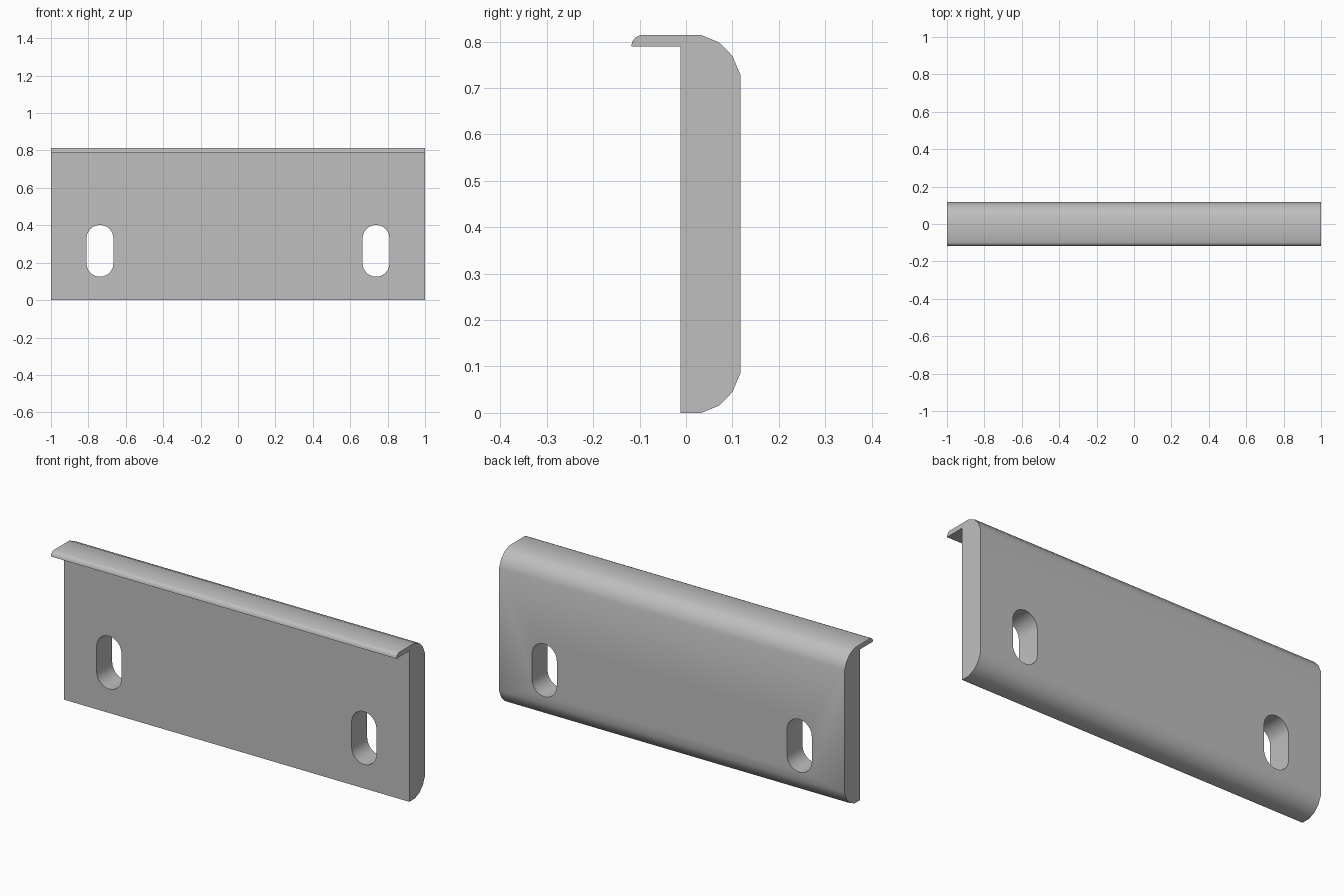
import bpy
import bmesh
from math import cos, sin, pi, radians

if "Cube" in bpy.data.objects:
    bpy.data.objects.remove(bpy.data.objects["Cube"], do_unlink=True)

grey = bpy.data.materials.new("plain_grey")
grey.use_nodes = True
colour = (0.52, 0.52, 0.52, 1)
grey.diffuse_color = colour
grey.node_tree.nodes["Principled BSDF"].inputs["Base Color"].default_value = colour


def extrude_outline(name, points, offset):
    """Closed solid made by sweeping an outline along an offset."""
    bm = bmesh.new()
    face = bm.faces.new([bm.verts.new(p) for p in points])
    swept = bmesh.ops.extrude_face_region(bm, geom=[face], use_keep_orig=True)
    verts = [v for v in swept["geom"] if isinstance(v, bmesh.types.BMVert)]
    bmesh.ops.translate(bm, verts=verts, vec=offset)
    bmesh.ops.recalc_face_normals(bm, faces=bm.faces)
    mesh = bpy.data.meshes.new(name)
    bm.to_mesh(mesh)
    bm.free()
    mesh.materials.append(grey)
    obj = bpy.data.objects.new(name, mesh)
    bpy.context.collection.objects.link(obj)
    return obj


# Plate with rounded back edges and a thin lip over the front
profile = [
    (-0.012, 0), (0.033, 0), (0.072, 0.016), (0.1, 0.045), (0.117, 0.085),
    (0.117, 0.729), (0.1, 0.769), (0.072, 0.798), (0.033, 0.814),
    (-0.098, 0.814), (-0.109, 0.809), (-0.116, 0.8), (-0.118, 0.789),
    (-0.012, 0.789),
]
plate = extrude_outline("lipped_plate", [(-1, y, z) for y, z in profile], (2, 0, 0))


# Two upright slots cut through the plate
def slot_outline(x, radius=0.072, low=0.197, high=0.33, steps=12):
    points = []
    for start, z in ((0, high), (pi, low)):
        for i in range(steps + 1):
            a = start + pi * i / steps
            points.append((x + radius * cos(a), -0.3, z + radius * sin(a)))
    return points


bpy.context.view_layer.objects.active = plate
plate.select_set(True)
for x, side in ((-0.738, "right"), (0.738, "left")):
    cutter = extrude_outline(side + "_slot_cutter", slot_outline(x), (0, 0.6, 0))
    cutter.hide_render = True
    cut = plate.modifiers.new(side + "_slot", "BOOLEAN")
    cut.operation = "DIFFERENCE"
    cut.solver = "EXACT"
    cut.object = cutter
    bpy.ops.object.modifier_apply(modifier=cut.name)
    bpy.data.objects.remove(cutter, do_unlink=True)

bpy.ops.object.shade_smooth_by_angle(angle=radians(35))
